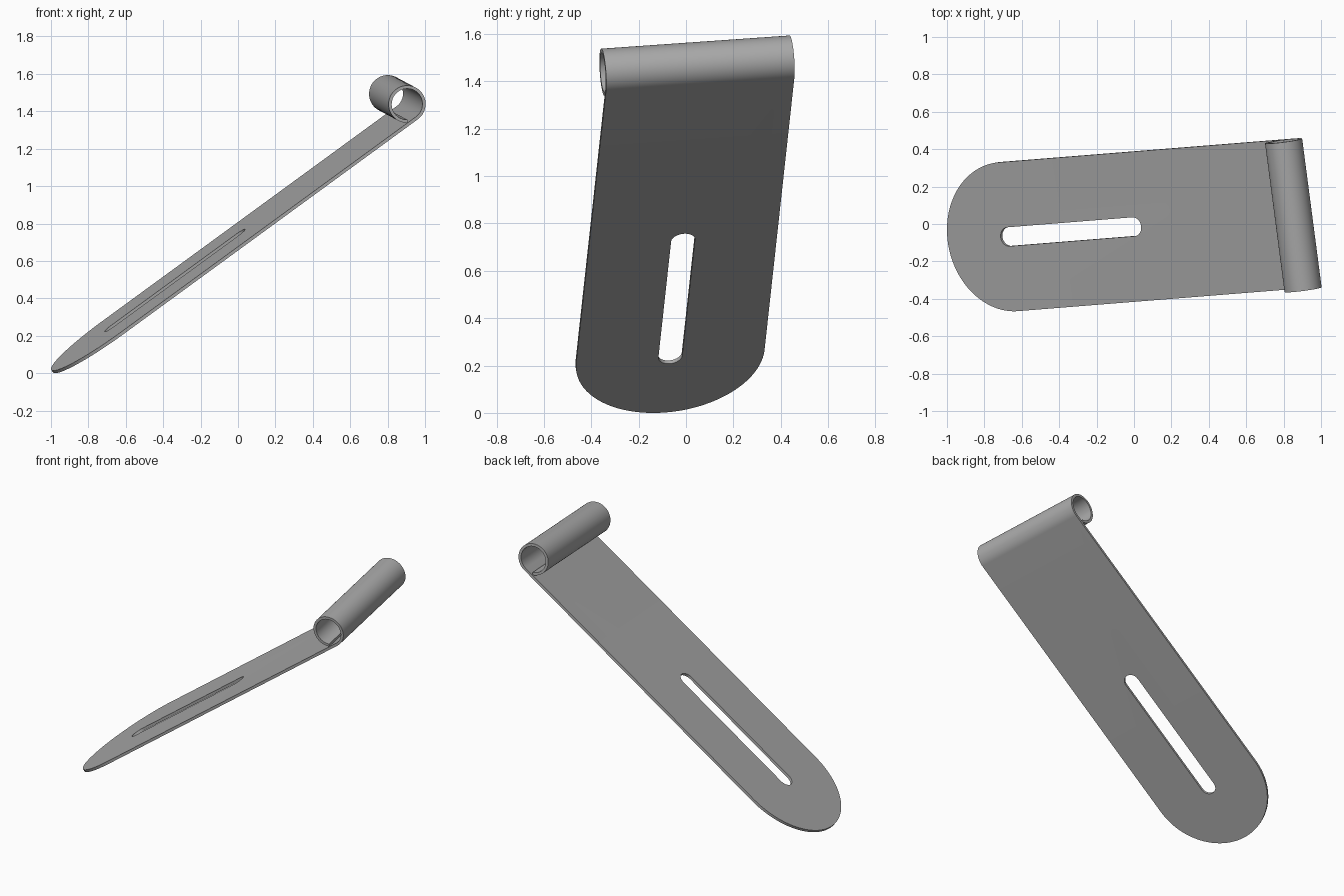
import bpy, bmesh, math
from mathutils import Vector, Matrix

cube = bpy.data.objects.get("Cube")
if cube:
    bpy.data.objects.remove(cube, do_unlink=True)

WIDTH, THICK = 0.804, 0.017       # strap width and sheet thickness
LENGTH, CURL_R = 1.95, 0.1        # round-end centre to curl axis, outer curl radius
SLOT_LEN, SLOT_R = 0.83, 0.051

steel = bpy.data.materials.new("steel_grey")
steel.use_nodes = True
colour = (0.4, 0.4, 0.4, 1)
steel.diffuse_color = colour
steel.node_tree.nodes["Principled BSDF"].inputs["Base Color"].default_value = colour


def prism(name, points, offset):
    """Closed solid from a planar outline pushed along an offset."""
    bm = bmesh.new()
    face = bm.faces.new([bm.verts.new(p) for p in points])
    new = bmesh.ops.extrude_face_region(bm, geom=[face])["geom"]
    verts = [v for v in new if isinstance(v, bmesh.types.BMVert)]
    bmesh.ops.translate(bm, verts=verts, vec=offset)
    bmesh.ops.recalc_face_normals(bm, faces=bm.faces)
    mesh = bpy.data.meshes.new(name)
    bm.to_mesh(mesh)
    bm.free()
    obj = bpy.data.objects.new(name, mesh)
    bpy.context.collection.objects.link(obj)
    return obj


def arc(cx, cy, r, start, end, steps):
    angles = [math.radians(start + (end - start) * i / steps) for i in range(steps + 1)]
    return [(cx + r * math.cos(a), cy + r * math.sin(a)) for a in angles]


def cut(target, cutter, operation):
    cutter.hide_render = True
    mod = target.modifiers.new("cut", 'BOOLEAN')
    mod.operation, mod.object, mod.solver = operation, cutter, 'EXACT'
    bpy.context.view_layer.objects.active = target
    bpy.ops.object.modifier_apply(modifier=mod.name)
    bpy.data.objects.remove(cutter, do_unlink=True)


# Side profile: flat sheet rolled over into an almost closed curl
outer = arc(LENGTH, CURL_R, CURL_R, -90, 235, 64)
inner = arc(LENGTH, CURL_R, CURL_R - THICK, 235, -90, 64)
profile = [(-0.6, 0)] + outer + inner + [(-0.6, THICK)]
strap = prism("hinge_strap", [(u, -0.5, n) for u, n in profile], (0, 1, 0))

# Round the free end and trim the strap to width
half = WIDTH / 2
outline = arc(0, 0, half, 90, 270, 64) + [(2.5, -half), (2.5, half)]
cut(strap, prism("outline_cutter", [(u, w, -0.1) for u, w in outline], (0, 0, 0.5)), 'INTERSECT')

# Long slot, concentric with the rounded end
slot = arc(0, 0, SLOT_R, 90, 270, 24) + arc(SLOT_LEN, 0, SLOT_R, -90, 90, 24)
cut(strap, prism("slot_cutter", [(u, w, -0.05) for u, w in slot], (0, 0, 0.1)), 'DIFFERENCE')

# Tilt the strap into its leaning pose
along = Vector((1, 0.08, 0.73)).normalized()
across = Vector((-0.131, 1, 0.07))
across = (across - along * across.dot(along)).normalized()
normal = along.cross(across)
pose = Matrix((along, across, normal)).transposed().to_4x4()
strap.data.transform(Matrix.Translation((-0.662, -0.066, 0.238)) @ pose)

strap.data.materials.clear()
strap.data.materials.append(steel)
for poly in strap.data.polygons:
    poly.material_index = 0
bpy.ops.object.select_all(action='DESELECT')
strap.select_set(True)
bpy.context.view_layer.objects.active = strap
bpy.ops.object.shade_smooth_by_angle(angle=math.radians(30))
